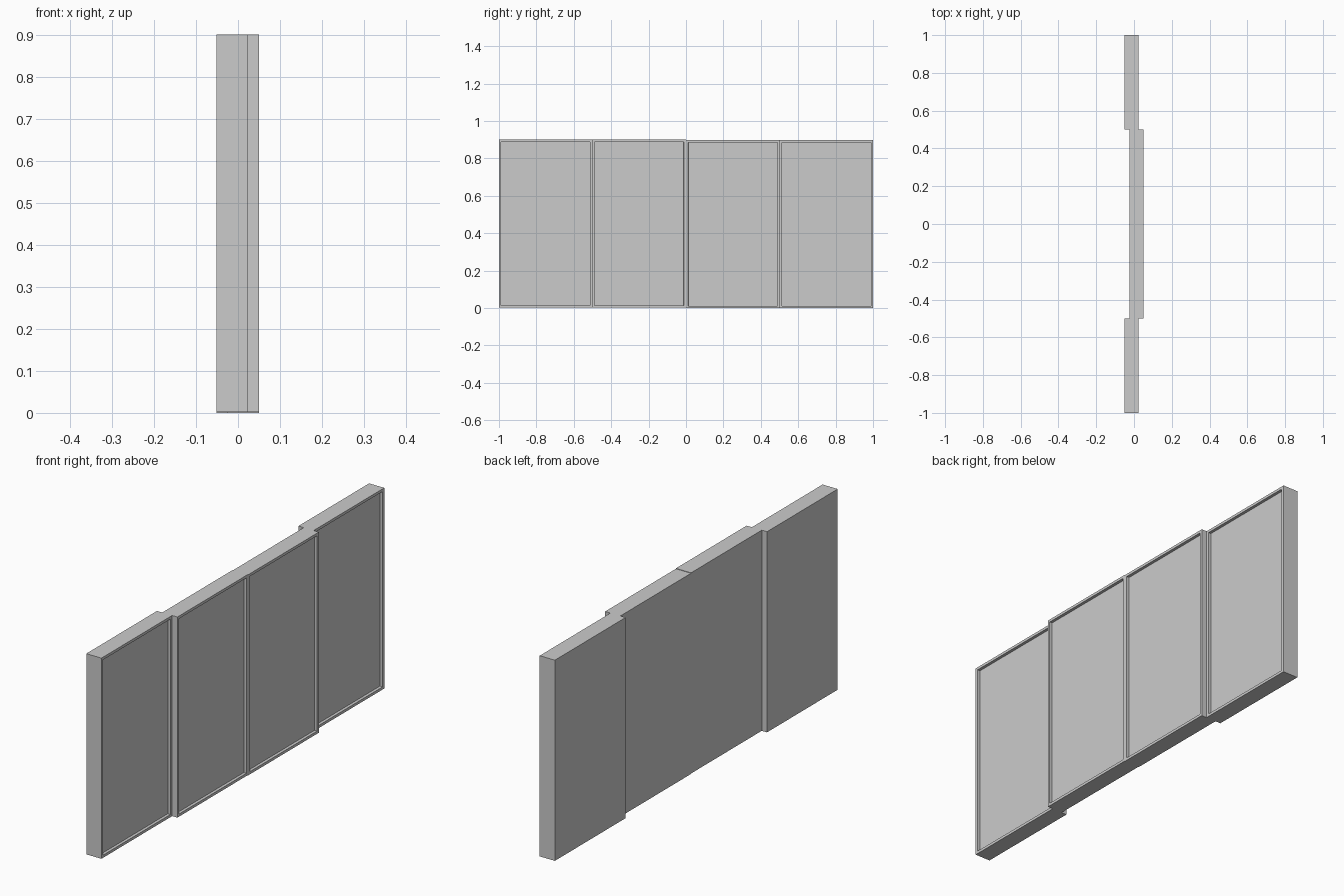
import bpy, bmesh

if "Cube" in bpy.data.objects:
    bpy.data.objects.remove(bpy.data.objects["Cube"])

W, H, T = 0.5, 0.898, 0.075      # panel width, height, thickness
BORDER, RECESS = 0.017, 0.013    # rim around the sunken front face


def panel(name, x, y, z):
    """Slab with a framed, sunken face on +x; x is the slab centre."""
    bm = bmesh.new()
    bmesh.ops.create_cube(bm, size=1)
    bmesh.ops.scale(bm, vec=(T, W, H), verts=bm.verts)
    bm.normal_update()
    face = max(bm.faces, key=lambda f: f.normal.x)
    # rim, then sunken face with straight walls
    bmesh.ops.inset_individual(bm, faces=[face], thickness=BORDER)
    bmesh.ops.inset_individual(bm, faces=[face], thickness=0.0001, depth=0)
    bmesh.ops.translate(bm, vec=(-RECESS, 0, 0), verts=face.verts)
    mesh = bpy.data.meshes.new(name)
    bm.to_mesh(mesh)
    bm.free()
    ob = bpy.data.objects.new(name, mesh)
    ob.location = (x, y, z + H / 2)
    bpy.context.collection.objects.link(ob)


# outer panels sit on the rear track, inner ones on the front track;
# the -y pair is raised very slightly
for side, sign, lift in (("left", -1, 0.002), ("right", 1, 0.0)):
    panel(f"{side}_outer_panel", -0.0135, sign * 0.75, lift)
    panel(f"{side}_inner_panel", 0.0125, sign * 0.25, lift)
